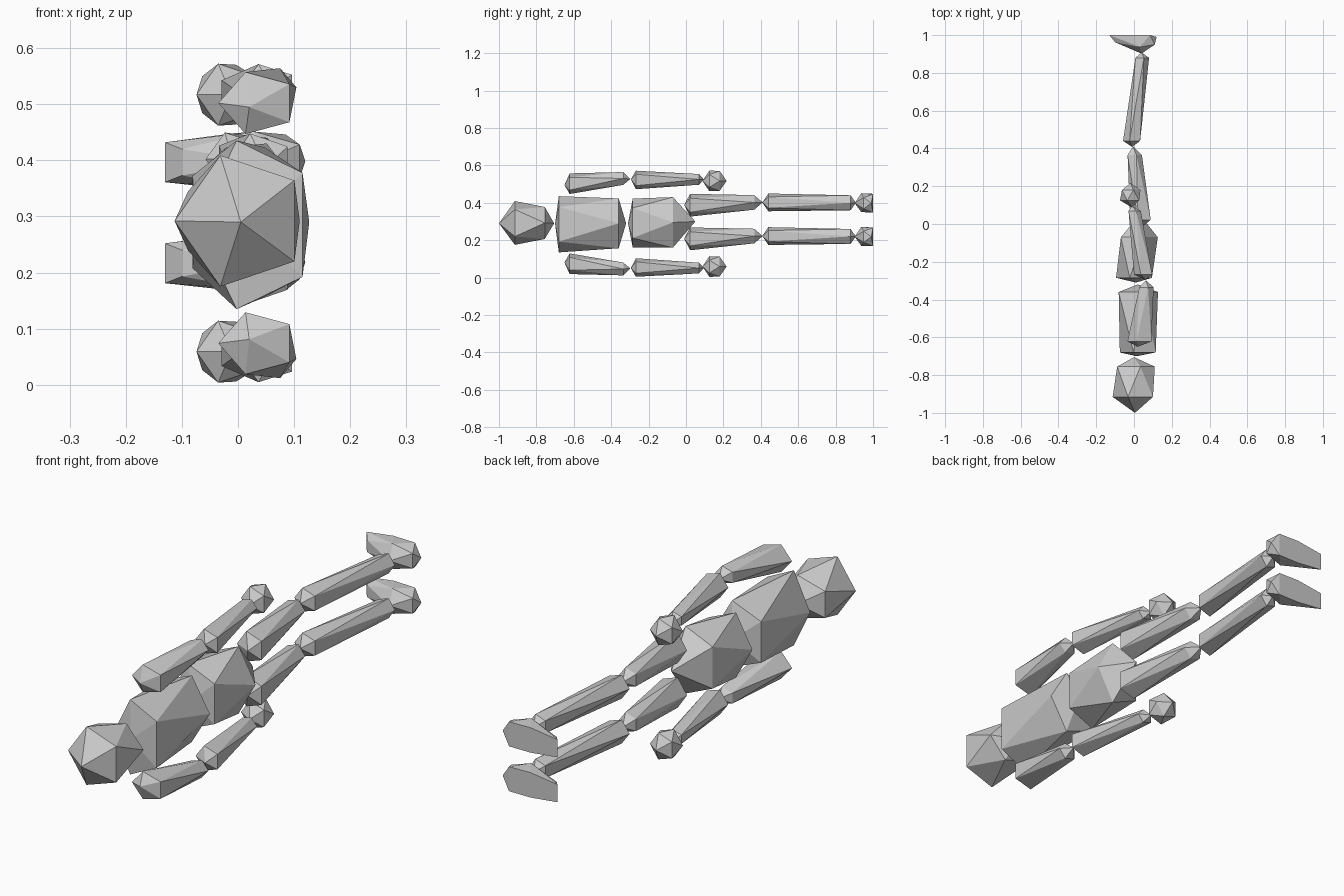
import bpy, bmesh
from math import cos, sin, radians


def make_object(name, bm):
    bmesh.ops.recalc_face_normals(bm, faces=bm.faces)
    me = bpy.data.meshes.new(name)
    bm.to_mesh(me)
    bm.free()
    ob = bpy.data.objects.new(name, me)
    bpy.context.collection.objects.link(ob)
    return ob


def stretched_ico(name, tip_a, ring_a, ring_b, tip_b, flip=None, turn=180):
    """Two pentagon rings (x, y, z, rx, rz), twisted by 36 degrees, capped by two tips.
    flip mirrors the part in the plane z = flip."""
    bm = bmesh.new()

    def vert(x, y, z):
        return bm.verts.new((x, y, z if flip is None else 2 * flip - z))

    def ring(r, start):
        x, y, z, rx, rz = r
        return [vert(x + rx * cos(radians(start + 72 * i)), y,
                     z + rz * sin(radians(start + 72 * i))) for i in range(5)]

    a, b = ring(ring_a, turn), ring(ring_b, turn + 36)
    ta, tb = vert(*tip_a), vert(*tip_b)
    for i in range(5):
        j = (i + 1) % 5
        bm.faces.new((ta, a[j], a[i]))
        bm.faces.new((a[i], a[j], b[i]))
        bm.faces.new((b[i], a[j], b[j]))
        bm.faces.new((tb, b[i], b[j]))
    return make_object(name, bm)


def hull(name, points):
    bm = bmesh.new()
    for p in points:
        bm.verts.new(p)
    bmesh.ops.convex_hull(bm, input=bm.verts)
    return make_object(name, bm)


MID = 0.288

# Head, chest and hips
stretched_ico("head", (0.005, -1.0, 0.29), (0.005, -0.915, 0.292, 0.118, 0.123),
              (0, -0.755, 0.292, 0.11, 0.09), (0, -0.705, 0.29))
stretched_ico("chest", (0.015, -0.70, 0.287), (0.03, -0.68, 0.285, 0.105, 0.158),
              (0.012, -0.36, 0.29, 0.115, 0.14), (0.02, -0.32, 0.29))
stretched_ico("hips", (0.01, -0.31, 0.29), (0.01, -0.285, 0.292, 0.105, 0.137),
              (0.018, -0.07, 0.295, 0.108, 0.142), (0.03, 0.05, 0.30))

# Arms, mirrored across the body
for side, flip in (("left", None), ("right", MID)):
    stretched_ico(side + "_upper_arm", (0.02, -0.65, 0.495),
                  (0.035, -0.622, 0.502, 0.07, 0.058),
                  (0.062, -0.335, 0.53, 0.042, 0.036), (0.063, -0.298, 0.527), flip)
    stretched_ico(side + "_forearm", (0.06, -0.295, 0.525),
                  (0.053, -0.268, 0.522, 0.053, 0.052),
                  (0.0, 0.07, 0.525, 0.036, 0.03), (-0.01, 0.095, 0.525), flip)
    stretched_ico(side + "_hand", (-0.012, 0.088, 0.517), (-0.018, 0.125, 0.517, 0.056, 0.058),
                  (-0.02, 0.18, 0.517, 0.054, 0.056), (-0.018, 0.217, 0.517), flip)

# Legs, the second a shifted copy of the first
for side, dz in (("left", 0), ("right", -0.18)):
    stretched_ico(side + "_thigh", (0.05, -0.01, 0.388 + dz),
                  (0.04, 0.022, 0.387 + dz, 0.06, 0.064),
                  (0.0, 0.365, 0.402 + dz, 0.042, 0.041), (-0.005, 0.41, 0.402 + dz))
    stretched_ico(side + "_shin", (-0.01, 0.408, 0.402 + dz),
                  (-0.008, 0.44, 0.402 + dz, 0.05, 0.05),
                  (0.04, 0.88, 0.4 + dz, 0.04, 0.042), (0.04, 0.908, 0.4 + dz))
    # Ankle with a toe wedge and a flat sole
    hull(side + "_foot", [(x, y, 0.398 + z + dz) for x, y, z in (
        (0.04, 0.902, 0), (0.11, 0.95, 0.03), (0.11, 0.95, -0.03),
        (0.03, 0.937, 0.053), (0.03, 0.937, -0.048), (-0.02, 0.93, 0),
        (0.12, 0.99, 0), (0.085, 1, 0.048), (0.085, 1, -0.05),
        (-0.01, 1, 0.05), (-0.01, 1, -0.05),
        (-0.13, 1, 0.034), (-0.13, 1, -0.037), (-0.1, 0.962, 0.022), (-0.1, 0.962, -0.025))])
